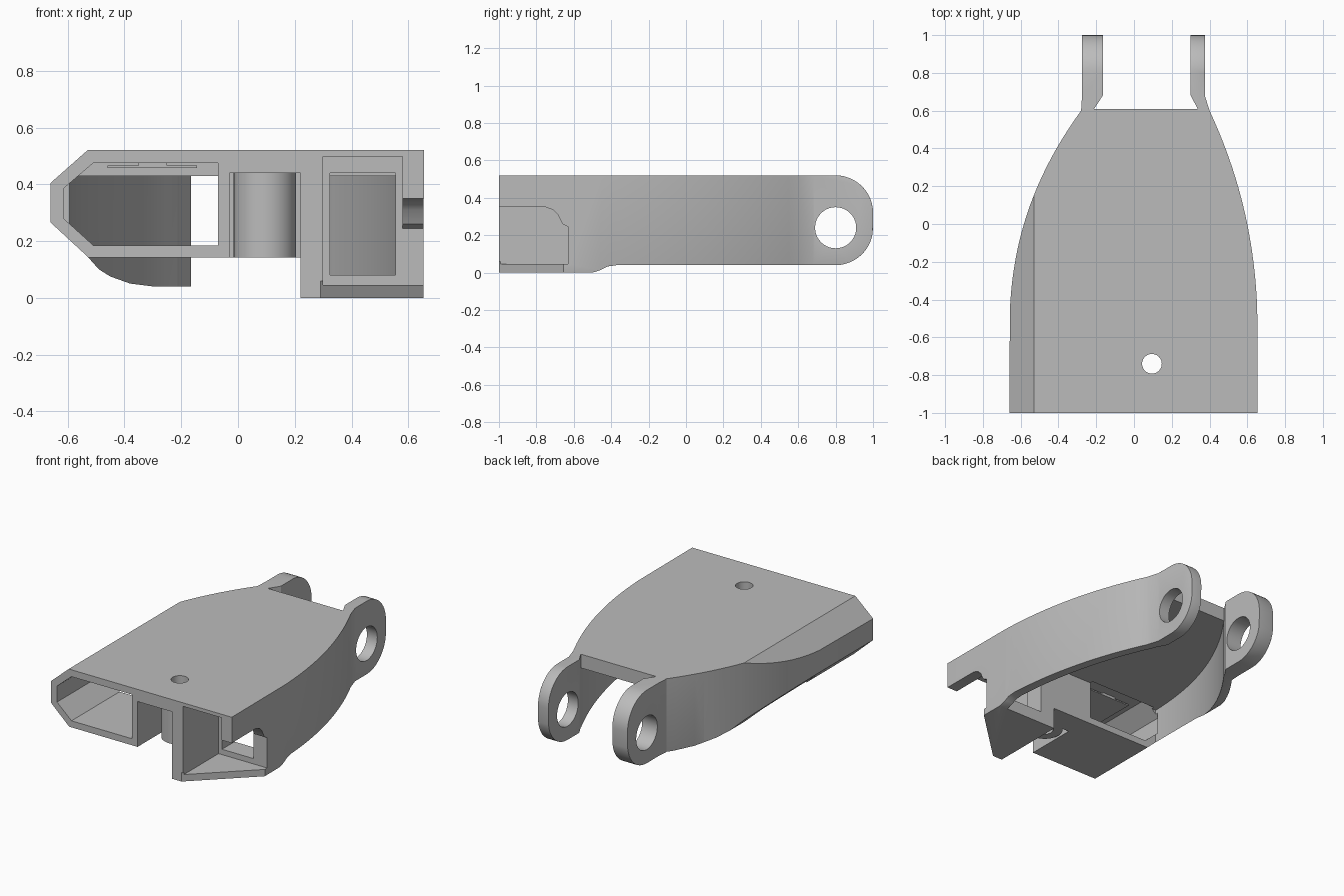
import bpy, bmesh, math

if "Cube" in bpy.data.objects:
    bpy.data.objects.remove(bpy.data.objects["Cube"], do_unlink=True)

grey = bpy.data.materials.new("light_grey")
grey.use_nodes = True
colour = (0.5, 0.5, 0.5, 1)
grey.diffuse_color = colour
grey.node_tree.nodes["Principled BSDF"].inputs["Base Color"].default_value = colour


def prism(name, pts, axis, lo, hi):
    """Extrude a 2D outline along axis; the outline uses the other two axes in order."""
    bm = bmesh.new()

    def place(p, d):
        c = list(p)
        c.insert("xyz".index(axis), d)
        return bm.verts.new(c)
    a, b = [place(p, lo) for p in pts], [place(p, hi) for p in pts]
    bm.faces.new(a)
    bm.faces.new(b)
    for i in range(len(pts)):
        j = (i + 1) % len(pts)
        bm.faces.new((a[i], a[j], b[j], b[i]))
    bmesh.ops.recalc_face_normals(bm, faces=bm.faces)
    me = bpy.data.meshes.new(name)
    bm.to_mesh(me)
    bm.free()
    ob = bpy.data.objects.new(name, me)
    bpy.context.collection.objects.link(ob)
    me.materials.append(grey)
    return ob


def box(name, x0, x1, y0, y1, z0, z1):
    return prism(name, [(x0, y0), (x1, y0), (x1, y1), (x0, y1)], "z", z0, z1)


def circle(cx, cy, r, n=40, start=0.0, sweep=2 * math.pi):
    return [(cx + r * math.cos(start + sweep * i / n), cy + r * math.sin(start + sweep * i / n))
            for i in range(n)]


def combine(target, other, operation):
    mod = target.modifiers.new("cut", "BOOLEAN")
    mod.operation, mod.object, mod.solver = operation, other, "EXACT"
    dg = bpy.context.evaluated_depsgraph_get()
    dg.update()
    new = bpy.data.meshes.new_from_object(target.evaluated_get(dg))
    target.modifiers.clear()
    target.data = new
    bpy.data.objects.remove(other, do_unlink=True)


# Curved flanks of the shell, offset inward by t
def left_x(y, t=0.0):
    return -0.66 + t + 0.38 * (max(y + 0.6, 0) / 1.2) ** 2.3


def right_x(y, t=0.0):
    return 0.655 - t - 0.255 * (max(y + 0.6, 0) / 1.2) ** 2.2


def plan(y0, y1, t_left, t_right, arm_left, arm_right):
    ys = [y0] + [-0.5 + 1.1 * i / 22 for i in range(1, 23)]
    right = [(right_x(y, t_right), y) for y in ys] + [(arm_right, 0.68), (arm_right, y1)]
    left = [(left_x(y, t_left), y) for y in ys] + [(arm_left, 0.68), (arm_left, y1)]
    return right + left[::-1]


# Outer shell: plan outline limited by the side and front profiles
shell = prism("shell_body", plan(-1, 1, 0, 0, -0.275, 0.375), "z", 0, 0.52)
side = [(-1.1, 0), (-0.5, 0), (-0.46, 0.012), (-0.42, 0.033), (-0.37, 0.04)]
side += circle(0.8, 0.24, 0.2, 12, -math.pi / 2, math.pi / 2)
side += circle(0.8, 0.32, 0.2, 12, 0, math.pi / 2) + [(0.8, 0.52), (-1.1, 0.52)]
combine(shell, prism("side_profile", side, "x", -1, 1), "INTERSECT")
front = [(0.7, -0.1), (0.2, -0.1), (0.2, 0.04), (-0.3, 0.04), (-0.38, 0.05), (-0.45, 0.075),
         (-0.49, 0.1), (-0.53, 0.145), (-0.66, 0.265), (-0.66, 0.405), (-0.53, 0.52),
         (-0.53, 0.6), (0.7, 0.6)]
combine(shell, prism("front_profile", front, "y", -1.2, 1.2), "INTERSECT")

# Round the lower rim and the arm ends
bm = bmesh.new()
bm.from_mesh(shell.data)
rim = []
for e in bm.edges:
    mid = (e.verts[0].co + e.verts[1].co) / 2
    if len(e.link_faces) == 2 and e.calc_face_angle(0) > 1.0 and mid.y > -0.95:
        if mid.z < 0.1 and mid.x > -0.4 or mid.y > 0.7:
            rim.append(e)
bmesh.ops.bevel(bm, geom=rim, offset=0.022, segments=3, profile=0.5, affect="EDGES",
                clamp_overlap=True)
bm.to_mesh(shell.data)
bm.free()

# Hollow underside and the opening between the two arms
inner = plan(-0.5, 1.1, 0.065, 0.06, -0.165, 0.3)
combine(shell, prism("underside", inner, "z", -0.2, 0.43), "DIFFERENCE")
arms = [(-0.165, 1.1), (-0.165, 0.68), (left_x(0.61, 0.062), 0.61),
        (right_x(0.61, 0.058), 0.61), (0.3, 0.68), (0.3, 1.1)]
combine(shell, prism("arm_gap", arms, "z", -0.2, 0.7), "DIFFERENCE")
combine(shell, prism("pivot_hole", circle(0.8, 0.24, 0.11), "x", -1, 1), "DIFFERENCE")

# Clear the space under the tube, then bore the tube itself
combine(shell, box("tube_clearance", -1, 0.22, -1.1, -0.495, -0.1, 0.142), "DIFFERENCE")
bore = [(-0.07, 0.185), (-0.07, 0.475), (-0.51, 0.475), (-0.615, 0.385), (-0.615, 0.28),
        (-0.51, 0.185)]
combine(shell, prism("tube_bore", bore, "y", -1.1, -0.48), "DIFFERENCE")

# Slot between tube and box, leaving a back wall
combine(shell, box("slot", -0.03, 0.22, -1.1, -0.66, 0.1, 0.44), "DIFFERENCE")

# Box pocket, rear window, open side and slanted floor
combine(shell, box("pocket", 0.3, 0.58, -1.1, -0.63, 0.045, 0.497), "DIFFERENCE")
combine(shell, box("window", 0.325, 0.555, -0.7, -0.4, 0.08, 0.44), "DIFFERENCE")
opening = [(-1.1, 0.045), (-0.63, 0.045), (-0.63, 0.245), (-0.66, 0.26), (-0.685, 0.31),
           (-0.71, 0.335), (-0.75, 0.35), (-1.1, 0.35)]
combine(shell, prism("side_opening", opening, "x", 0.5, 0.8), "DIFFERENCE")
slant = [(0.29, -1.1), (0.29, -1.0), (0.7, -0.61), (0.9, -0.61), (0.9, -1.1)]
combine(shell, prism("floor_slant", slant, "z", -0.1, 0.06), "DIFFERENCE")

# Screw post with a through hole
post = prism("screw_post", circle(0.095, -0.74, 0.11), "z", 0.142, 0.46)
combine(shell, post, "UNION")
combine(shell, prism("screw_hole", circle(0.095, -0.74, 0.052), "z", -0.2, 0.7), "DIFFERENCE")

# Thin rail under the tube ceiling
rail = box("tube_rail", -0.46, -0.145, -0.95, -0.6, 0.458, 0.466)
web = box("rail_web", -0.35, -0.25, -0.95, -0.6, 0.466, 0.476)

for ob in (shell, rail, web):
    bpy.ops.object.select_all(action="DESELECT")
    ob.select_set(True)
    bpy.context.view_layer.objects.active = ob
    bpy.ops.object.shade_smooth_by_angle(angle=math.radians(30))
